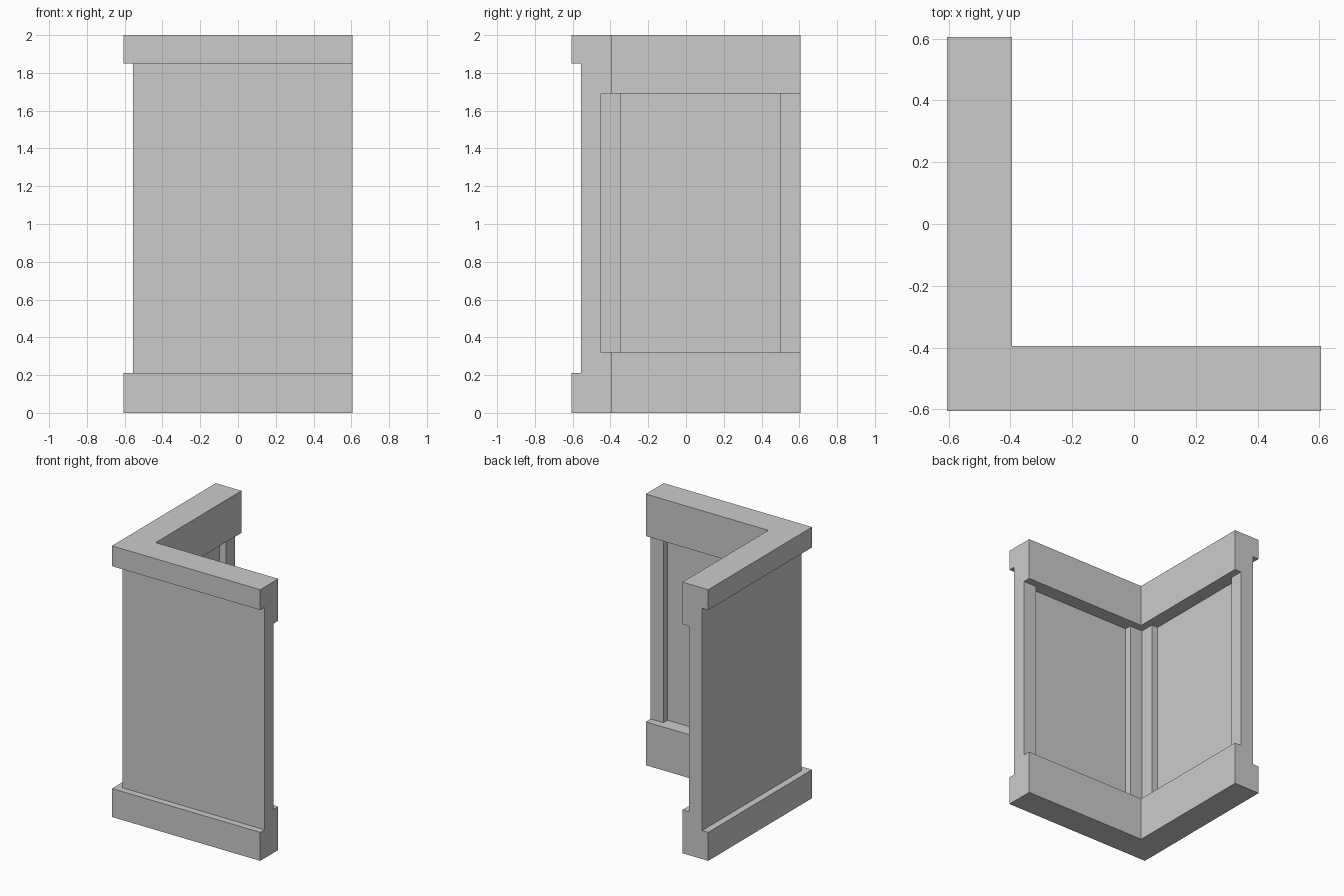
import bpy
import bmesh

if "Cube" in bpy.data.objects:
    bpy.data.objects.remove(bpy.data.objects["Cube"])

END = 0.605          # free ends of both wall arms


def sweep_corner(name, profile):
    """Sweep a closed (offset, z) profile along an L path with a mitred corner."""
    bm = bmesh.new()
    rings = []
    for station in (lambda o: (o, END), lambda o: (o, o), lambda o: (END, o)):
        rings.append([bm.verts.new((*station(o), z)) for o, z in profile])
    n = len(profile)
    for a, b in zip(rings, rings[1:]):
        for i in range(n):
            j = (i + 1) % n
            bm.faces.new((a[i], a[j], b[j], b[i]))
    bm.faces.new(rings[0])
    bm.faces.new(rings[-1])
    bmesh.ops.recalc_face_normals(bm, faces=bm.faces)
    return finish(name, bm)


def box(name, lo, hi):
    bm = bmesh.new()
    bmesh.ops.create_cube(bm, size=1)
    for v in bm.verts:
        v.co = [l if c < 0 else h for c, l, h in zip(v.co, lo, hi)]
    return finish(name, bm)


def finish(name, bm):
    mesh = bpy.data.meshes.new(name)
    bm.to_mesh(mesh)
    bm.free()
    ob = bpy.data.objects.new(name, mesh)
    bpy.context.collection.objects.link(ob)
    return ob


# Wall section: narrow core with wider base and cap bands, taller on the inside
section = [(-0.605, 0), (-0.395, 0), (-0.395, 0.32), (-0.45, 0.32),
           (-0.45, 1.69), (-0.395, 1.69), (-0.395, 2), (-0.605, 2),
           (-0.605, 1.85), (-0.555, 1.85), (-0.555, 0.21), (-0.605, 0.21)]
wall = sweep_corner("corner_wall", section)

# Recessed panels on the inside, leaving posts at the corner and the ends
cutters = [
    box("panel_cutter_side", (-0.50, -0.345, 0.32), (-0.42, 0.50, 1.69)),
    box("panel_cutter_front", (-0.345, -0.50, 0.32), (0.50, -0.42, 1.69)),
]
bpy.context.view_layer.objects.active = wall
for cutter in cutters:
    cutter.hide_render = True
    mod = wall.modifiers.new("panel_recess", 'BOOLEAN')
    mod.operation = 'DIFFERENCE'
    mod.solver = 'EXACT'
    mod.object = cutter
    bpy.ops.object.modifier_apply(modifier=mod.name)
    bpy.data.objects.remove(cutter)
